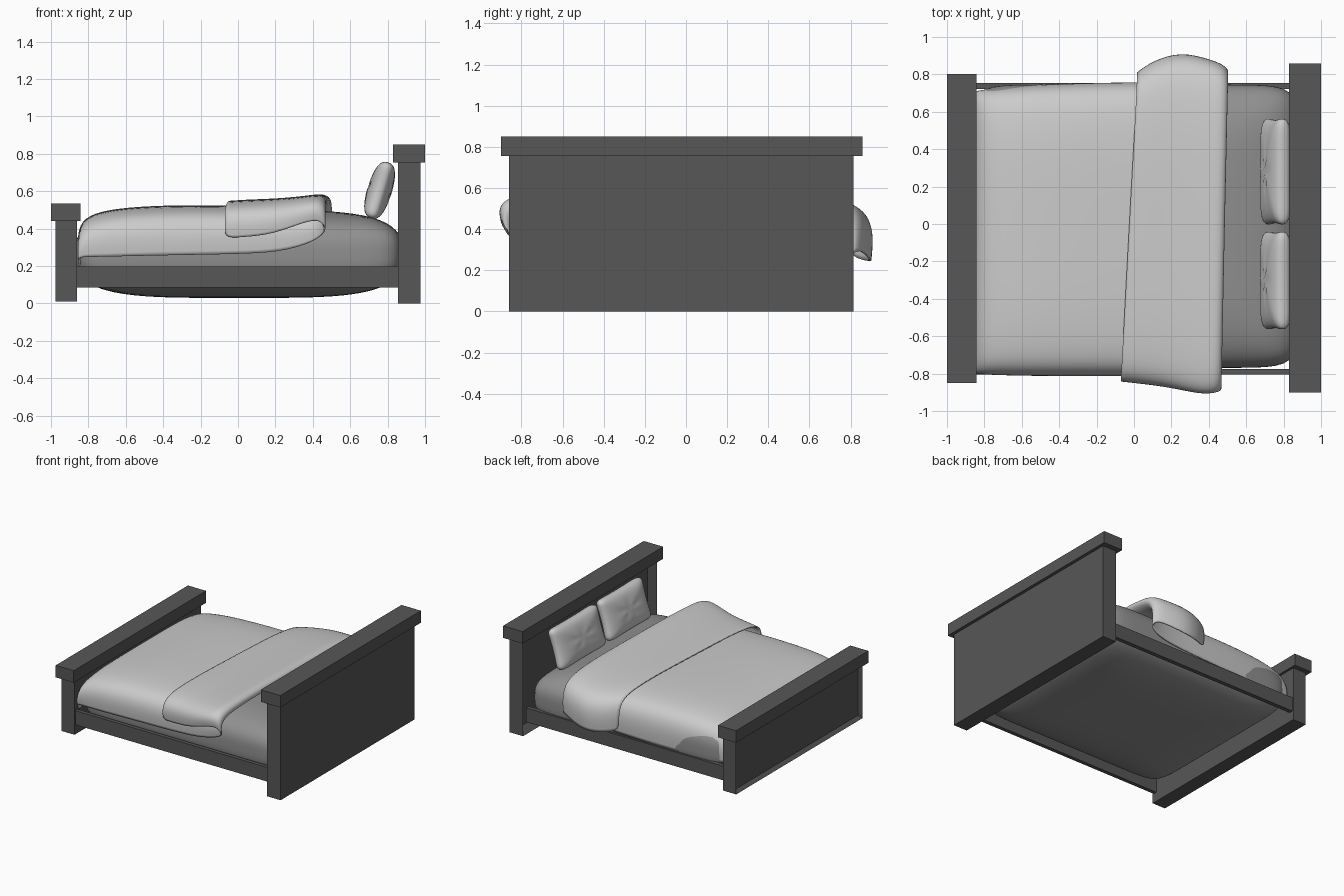
import bpy, bmesh, math
from mathutils import Vector, Matrix

if "Cube" in bpy.data.objects:
    bpy.data.objects.remove(bpy.data.objects["Cube"])


def mat(name, v):
    m = bpy.data.materials.new(name)
    m.diffuse_color = (v, v, v, 1)
    m.use_nodes = True
    m.node_tree.nodes["Principled BSDF"].inputs["Base Color"].default_value = m.diffuse_color
    return m


WOOD = mat("dark grey wood", 0.095)
SHEET = mat("mid grey sheet", 0.28)
LINEN = mat("pale grey linen", 0.6)


def finish(name, bm, material, smooth=False):
    bmesh.ops.recalc_face_normals(bm, faces=bm.faces)
    me = bpy.data.meshes.new(name)
    bm.to_mesh(me)
    bm.free()
    me.materials.append(material)
    for p in me.polygons:
        p.use_smooth = smooth
    ob = bpy.data.objects.new(name, me)
    bpy.context.collection.objects.link(ob)
    return ob


def box(name, x0, x1, y0, y1, z0, z1, border=0, depth=0):
    bm = bmesh.new()
    bmesh.ops.create_cube(bm, size=1)
    for v in bm.verts:
        v.co = ((x0 + x1) / 2 + v.co.x * (x1 - x0), (y0 + y1) / 2 + v.co.y * (y1 - y0),
                (z0 + z1) / 2 + v.co.z * (z1 - z0))
    bm.normal_update()
    if border:  # sunken panel on the side facing the foot end
        face = [f for f in bm.faces if f.normal.x < -0.9]
        bmesh.ops.inset_region(bm, faces=face, thickness=border)
        for v in face[0].verts:
            v.co.x += depth
    return finish(name, bm, WOOD)


# Bed frame
box("headboard", 0.855, 0.975, -0.86, 0.815, 0.0, 0.76, 0.07, 0.05)
box("headboard_cap", 0.83, 1.0, -0.9, 0.857, 0.755, 0.85)
box("footboard", -0.975, -0.86, -0.815, 0.765, 0.01, 0.445, 0.035, 0.025)
box("footboard_cap", -1.0, -0.842, -0.85, 0.803, 0.44, 0.535)
box("front_rail", -0.87, 0.87, -0.805, -0.775, 0.085, 0.197)
box("back_rail", -0.87, 0.87, 0.722, 0.755, 0.085, 0.197)


def soft_block(name, half, shape, matrix, material, cuts):
    """Cube blown up to the surface where shape(x, y, z) = 1."""
    bm = bmesh.new()
    bmesh.ops.create_cube(bm, size=2)
    bmesh.ops.subdivide_edges(bm, edges=bm.edges[:], cuts=cuts, use_grid_fill=True)
    for v in bm.verts:
        lo, hi = 0.3, 1.0
        for _ in range(30):
            k = (lo + hi) / 2
            if shape(*(abs(c) * k for c in v.co)) < 1:
                lo = k
            else:
                hi = k
        v.co = Vector(a * b * lo for a, b in zip(v.co, half))
    bm.transform(matrix)
    return finish(name, bm, material, True)


# Mattress
soft_block("mattress", (0.875, 0.757, 0.235),
           lambda x, y, z: (x**12 + y**12) ** (1 / 3) + z**3,
           Matrix.Translation((0.005, -0.012, 0.265)), SHEET, 31)

# Pillows leaning on the headboard
for name, yc, hw in (("front_pillow", -0.302, 0.268), ("back_pillow", 0.28, 0.29)):
    place = Matrix.Translation((0.757, yc, 0.605)) @ Matrix.Rotation(math.radians(17), 4, 'Y')
    pillow = soft_block(name, (0.062, hw, 0.16),
                        lambda x, y, z: (y**10 + z**10) ** 0.3 + x**2.5, place, LINEN, 19)
    # sides pulled in between the corners, creases running to the middle
    inv = place.inverted()
    for v in pillow.data.vertices:
        p = inv @ v.co
        a, b = p.y / hw, p.z / 0.16
        p.y *= 1 - 0.05 * (1 - b * b)
        p.z *= 1 - 0.04 * (1 - a * a)
        p.x += 0.004 * math.sin(5 * math.atan2(b, a)) * math.exp(-4 * (a * a + b * b))
        v.co = place @ p

# Cover: stations from the foot hem, over the top, round the roll, back to the fold hem
# (x, top z, front hem z, back hem z, front y, back y, skew)
stations = [
    (-0.845, 0.22, 0.20, 0.19, 0.78, 0.69, 0),
    (-0.855, 0.34, 0.24, 0.20, 0.79, 0.70, 0),
    (-0.84, 0.44, 0.25, 0.20, 0.80, 0.71, 0),
    (-0.74, 0.49, 0.25, 0.20, 0.805, 0.725, 0),
    (-0.55, 0.513, 0.255, 0.20, 0.81, 0.74, 0),
    (-0.3, 0.522, 0.26, 0.20, 0.81, 0.75, 0),
    (0.0, 0.517, 0.265, 0.21, 0.81, 0.755, 0),
    (0.22, 0.512, 0.275, 0.22, 0.81, 0.755, 0),
    (0.38, 0.508, 0.32, 0.23, 0.82, 0.77, 0),
    (0.455, 0.515, 0.36, 0.25, 0.85, 0.79, 0.01),
    (0.492, 0.55, 0.40, 0.28, 0.885, 0.81, 0.02),
    (0.46, 0.585, 0.45, 0.30, 0.90, 0.85, 0.02),
    (0.38, 0.572, 0.44, 0.28, 0.91, 0.88, 0.02),
    (0.22, 0.556, 0.37, 0.24, 0.87, 0.92, 0.03),
    (0.06, 0.551, 0.355, 0.25, 0.85, 0.87, 0.04),
    (-0.025, 0.545, 0.35, 0.27, 0.84, 0.81, 0.045),
]
# half cross-section from hem to middle: (share of width, share of height)
half = [(0.99, 0.0), (1.0, 0.3), (0.99, 0.58), (0.94, 0.8), (0.83, 0.92), (0.6, 0.985), (0.3, 1.0)]
section = [(-w, t) for w, t in half] + [(0.0, 1.0)] + [(w, t) for w, t in reversed(half)]
bm = bmesh.new()
rows = []
for x, top, hem_f, hem_b, yf, yb, skew in stations:
    row = []
    for w, t in section:
        hem = hem_f if w < 0 else hem_b
        row.append(bm.verts.new((x + skew * w, w * (yf if w < 0 else yb), hem + (top - hem) * t)))
    rows.append(row)
for r, s in zip(rows, rows[1:]):
    for i in range(len(r) - 1):
        bm.faces.new((r[i], r[i + 1], s[i + 1], s[i]))
cover = finish("folded_cover", bm, LINEN, True)
sub = cover.modifiers.new("smooth", 'SUBSURF')
sub.levels = sub.render_levels = 2
thick = cover.modifiers.new("thickness", 'SOLIDIFY')
thick.thickness = 0.01
thick.offset = 0
